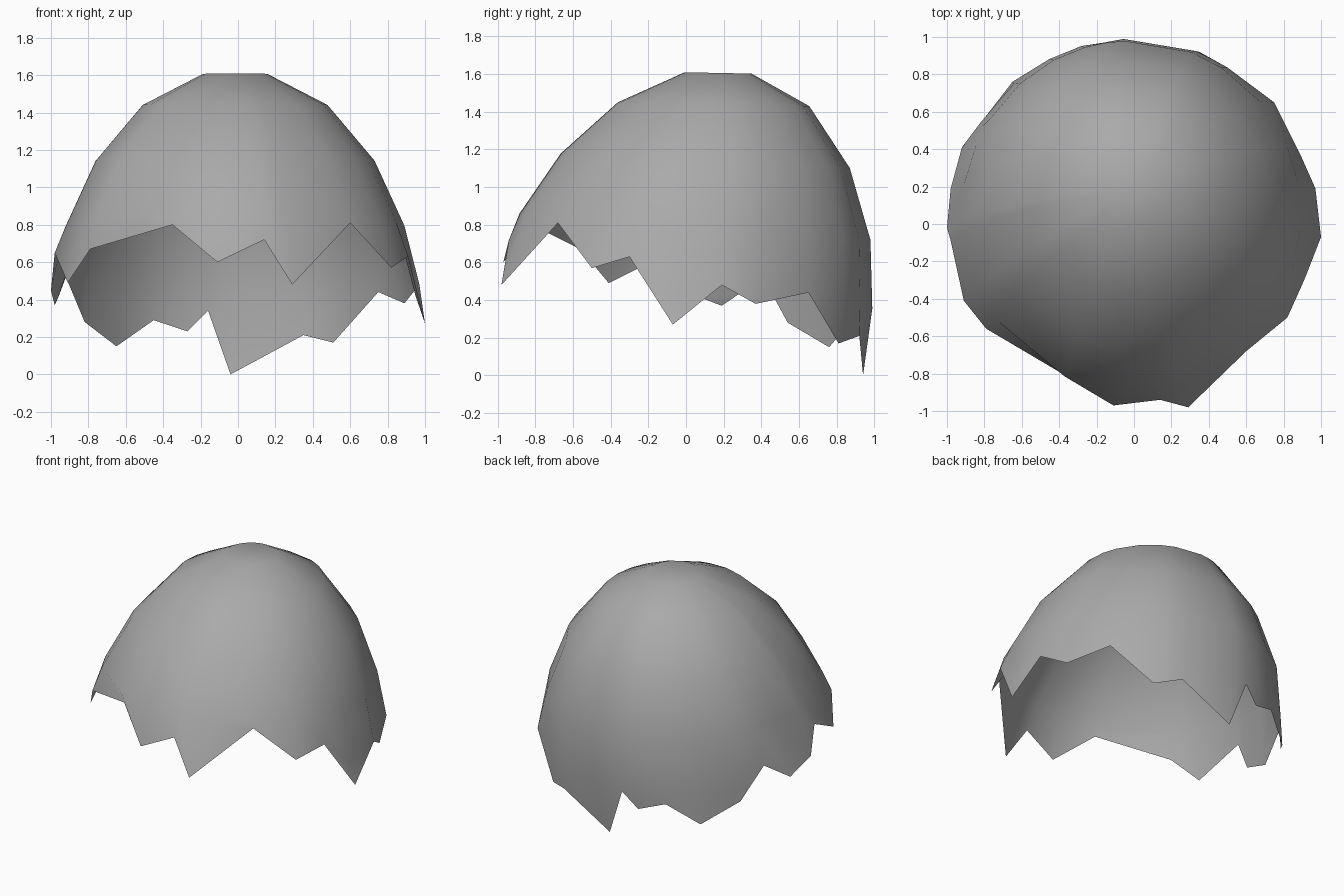
import bpy
import bmesh
import math

cube = bpy.data.objects.get("Cube")
if cube:
    bpy.data.objects.remove(cube, do_unlink=True)

# Shell rings from the crown down: centre y, centre z, radius, lean
RINGS = [
    (.17, 1.606, .178, .02),
    (.145, 1.44, .51, .02),
    (.10, 1.14, .77, .05),
    (.045, .79, .935, .075),
    (-.005, .42, .995, .065),
]

# Tips and notches of the broken edge, counter-clockwise from the left side
RIM = [
    (.97, .19, .48), (.89, .37, .38), (.75, .65, .44), (.51, .81, .17),
    (.35, .92, .21), (-.04, .94, 0), (-.16, .97, .34), (-.27, .94, .23),
    (-.45, .88, .29), (-.65, .76, .15), (-.82, .54, .28), (-.92, .41, .52),
    (-.98, .19, .37), (-1, -.02, .45), (-.98, -.09, .65), (-.91, -.41, .49),
    (-.79, -.56, .67), (-.35, -.82, .8), (-.11, -.97, .6), (.14, -.94, .72),
    (.29, -.98, .48), (.6, -.68, .81), (.82, -.5, .57), (.91, -.3, .63),
    (1, -.07, .27),
]


def ring_point(ring, angle):
    """Point on one slightly leaning, slightly narrow ring."""
    cy, cz, r, lean = ring
    side, depth = r * math.cos(angle), r * math.sin(angle)
    return (.97 * side - .015, cy + depth, cz - lean * depth)


def make_material(name, colour):
    mat = bpy.data.materials.new(name)
    mat.use_nodes = True
    mat.diffuse_color = colour
    bsdf = next(n for n in mat.node_tree.nodes if n.type == 'BSDF_PRINCIPLED')
    bsdf.inputs["Base Color"].default_value = colour
    bsdf.inputs["Roughness"].default_value = .6
    return mat


bm = bmesh.new()

# One column of vertices per edge point, stopping at the broken edge
columns = []
for tip in RIM:
    angle = math.atan2(tip[1], tip[0])
    points = [ring_point(ring, angle) for ring in RINGS]
    column = [bm.verts.new(p) for p in points if p[2] > tip[2] + .025]
    end = bm.verts.new(tip)
    column += [end] * (len(RINGS) + 1 - len(column))
    columns.append(column)

# Skin between neighbouring columns; repeated corners collapse to triangles
for a, b in zip(columns, columns[1:] + columns[:1]):
    for row in range(len(RINGS)):
        corners = list(dict.fromkeys((a[row], a[row + 1], b[row + 1], b[row])))
        if len(corners) > 2:
            bm.faces.new(corners)

# Crown cap
bm.faces.new([column[0] for column in columns])

bmesh.ops.recalc_face_normals(bm, faces=bm.faces)
for face in bm.faces:
    face.smooth = True

mesh = bpy.data.meshes.new("broken_shell")
bm.to_mesh(mesh)
bm.free()
shell = bpy.data.objects.new("broken_shell", mesh)
bpy.context.collection.objects.link(shell)
mesh.materials.append(make_material("shell_grey", (.4, .4, .4, 1)))
